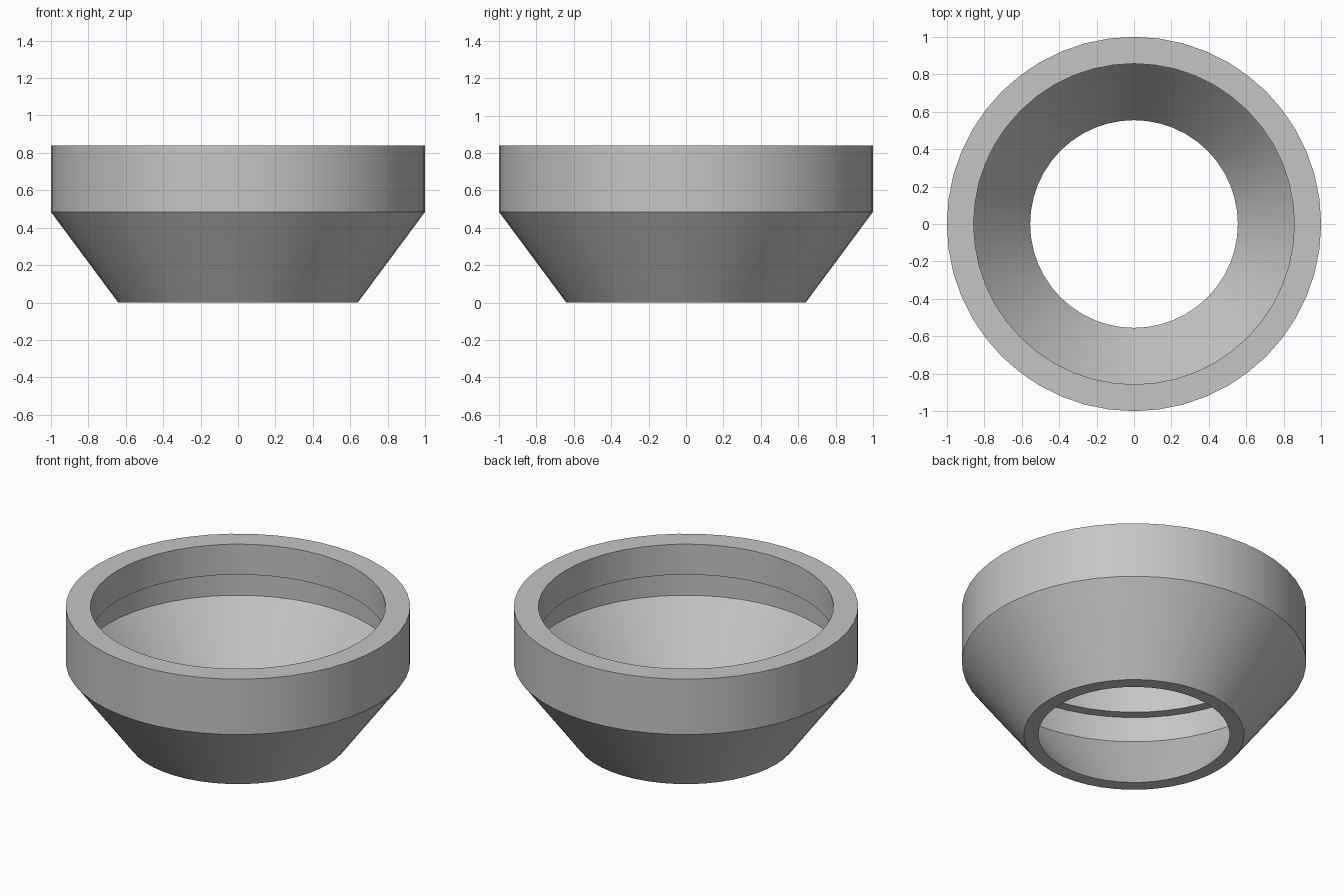
import bpy, bmesh
from math import radians

cube = bpy.data.objects.get("Cube")
if cube:
    bpy.data.objects.remove(cube, do_unlink=True)

SEGMENTS = 48

grey = bpy.data.materials.new("plain grey")
grey.use_nodes = True
colour = (0.56, 0.56, 0.56, 1)
grey.diffuse_color = colour
grey.node_tree.nodes["Principled BSDF"].inputs["Base Color"].default_value = colour


def lathe(name, profile, material):
    """Spin a closed (radius, height) profile around z."""
    bm = bmesh.new()
    verts = [bm.verts.new((r, 0, z)) for r, z in profile]
    edges = [bm.edges.new((v, verts[(i + 1) % len(verts)])) for i, v in enumerate(verts)]
    bmesh.ops.spin(bm, geom=verts + edges, cent=(0, 0, 0), axis=(0, 0, 1),
                   angle=radians(360), steps=SEGMENTS, use_duplicate=False)
    bmesh.ops.remove_doubles(bm, verts=bm.verts, dist=0.0005)
    bmesh.ops.recalc_face_normals(bm, faces=bm.faces)
    mesh = bpy.data.meshes.new(name)
    bm.to_mesh(mesh)
    bm.free()
    obj = bpy.data.objects.new(name, mesh)
    bpy.context.collection.objects.link(obj)
    mesh.materials.append(material)
    bpy.ops.object.select_all(action="DESELECT")
    obj.select_set(True)
    bpy.context.view_layer.objects.active = obj
    bpy.ops.object.shade_smooth_by_angle(angle=radians(25))
    return obj


# Open funnel ring: tapered foot, upright collar, undercut groove inside
lathe("funnel_ring", [
    (0.64, 0), (1, 0.485), (1, 0.84),             # outside
    (0.857, 0.84), (0.857, 0.645),                # rim and lip
    (0.92, 0.645), (0.92, 0.483), (0.555, 0),     # groove and inner cone
], grey)
